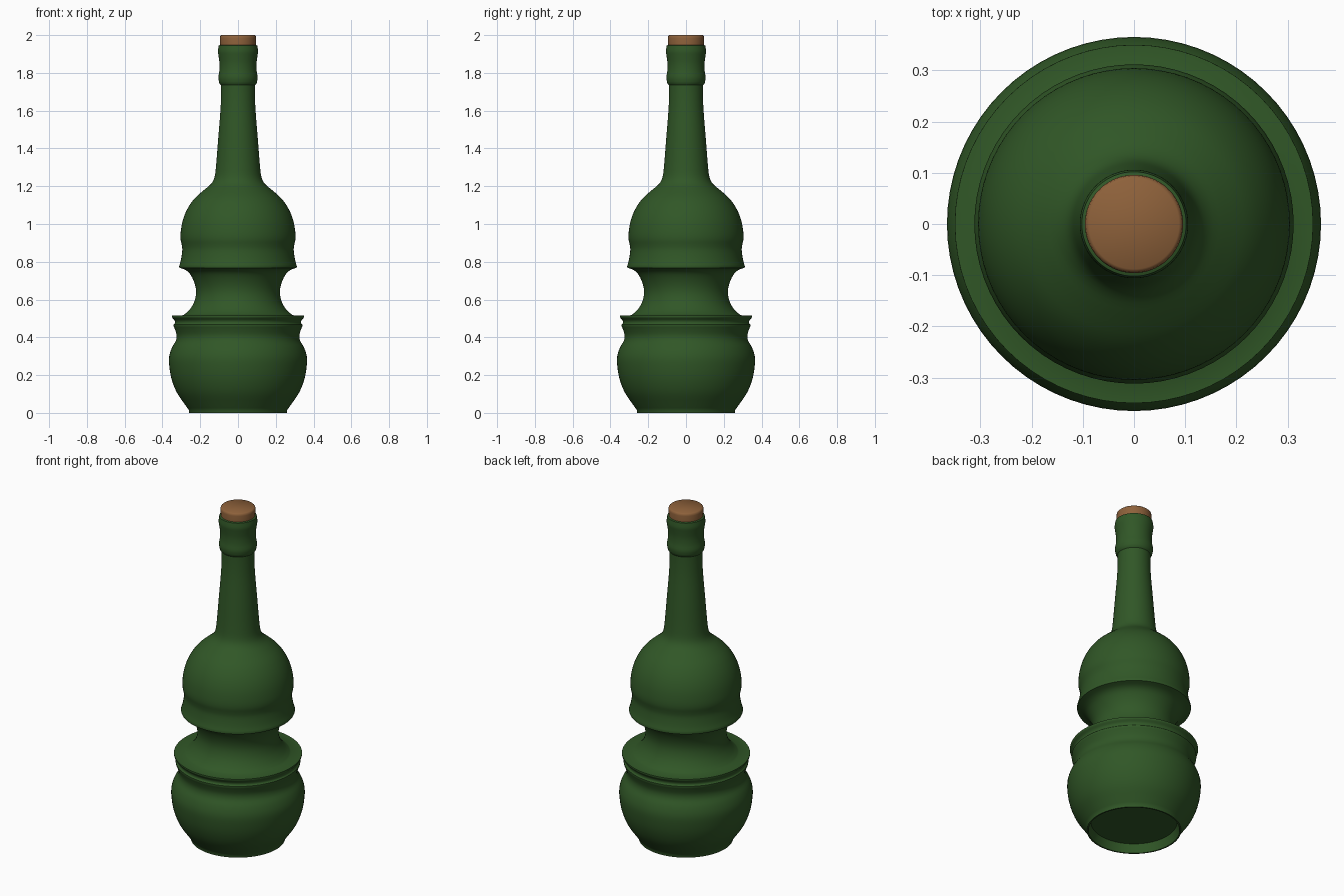
import bpy, bmesh, math
from mathutils import Vector

if "Cube" in bpy.data.objects:
    bpy.data.objects.remove(bpy.data.objects["Cube"])

SEGMENTS = 72


def material(name, rgb):
    m = bpy.data.materials.new(name)
    m.diffuse_color = (*rgb, 1)
    m.use_nodes = True
    m.node_tree.nodes["Principled BSDF"].inputs["Base Color"].default_value = m.diffuse_color
    return m


def smooth_curve(points, steps=3):
    """Spline through (radius, height) points."""
    p = [Vector(q) for q in points]
    p = [p[0] * 2 - p[1]] + p + [p[-1] * 2 - p[-2]]
    out = []
    for a, b, c, d in zip(p, p[1:], p[2:], p[3:]):
        for i in range(steps):
            t = i / steps
            out.append(0.5 * (2 * b + (c - a) * t + (2 * a - 5 * b + 4 * c - d) * t * t
                              + (3 * b - a - 3 * c + d) * t ** 3))
    return out + [p[-2]]


def lathe(name, profile, mat):
    """Revolve a profile around z and close both ends."""
    bm = bmesh.new()
    rings = [[bm.verts.new((r * math.cos(k * math.tau / SEGMENTS),
                            r * math.sin(k * math.tau / SEGMENTS), z))
              for k in range(SEGMENTS)] for r, z in profile]
    for lo, hi in zip(rings, rings[1:]):
        for k in range(SEGMENTS):
            n = (k + 1) % SEGMENTS
            bm.faces.new((lo[k], lo[n], hi[n], hi[k]))
    bm.faces.new(rings[0][::-1])
    bm.faces.new(rings[-1])
    bmesh.ops.recalc_face_normals(bm, faces=bm.faces)
    mesh = bpy.data.meshes.new(name)
    bm.to_mesh(mesh)
    bm.free()
    ob = bpy.data.objects.new(name, mesh)
    bpy.context.collection.objects.link(ob)
    mesh.materials.append(mat)
    bpy.context.view_layer.objects.active = ob
    ob.select_set(True)
    bpy.ops.object.shade_smooth_by_angle(angle=math.radians(40))
    ob.select_set(False)


green = material("green glass", (0.03, 0.095, 0.02))
brown = material("cork brown", (0.27, 0.12, 0.043))

# Recessed underside and foot
foot = [(0.235, 0.05), (0.25, 0.0), (0.258, 0.0)]
# Round lower belly up to the waist ridge
belly = [(0.26, 0.015), (0.285, 0.05), (0.325, 0.11), (0.352, 0.18), (0.364, 0.25),
         (0.364, 0.30), (0.35, 0.345), (0.33, 0.38), (0.325, 0.41), (0.333, 0.44), (0.341, 0.46)]
# Groove and flat-topped ledge
ledge = [(0.341, 0.468), (0.334, 0.476), (0.336, 0.49), (0.349, 0.505), (0.35, 0.515)]
# Pinched waist
waist = [(0.29, 0.517), (0.262, 0.54), (0.235, 0.58), (0.222, 0.63), (0.228, 0.68),
         (0.25, 0.73), (0.275, 0.755), (0.31, 0.768)]
# Upper bulb, shoulder and neck
upper = [(0.312, 0.775), (0.302, 0.81), (0.295, 0.86), (0.298, 0.89), (0.304, 0.92),
         (0.303, 0.96), (0.292, 1.02), (0.268, 1.08), (0.23, 1.135), (0.18, 1.18),
         (0.145, 1.21), (0.125, 1.245), (0.116, 1.31), (0.105, 1.45), (0.093, 1.6),
         (0.09, 1.68), (0.09, 1.735)]
# Ringed mouth
mouth = [(0.099, 1.745), (0.104, 1.775), (0.099, 1.81), (0.098, 1.85), (0.103, 1.89),
         (0.106, 1.915), (0.102, 1.945)]

profile = foot + [p for part in (belly, ledge, waist, upper, mouth) for p in smooth_curve(part)]
lathe("bottle", profile + [(0.09, 1.95)], green)

# Cork with a softened top edge
lathe("cork", [(0.093, 1.93), (0.096, 1.985), (0.094, 1.995), (0.088, 2.0)], brown)
